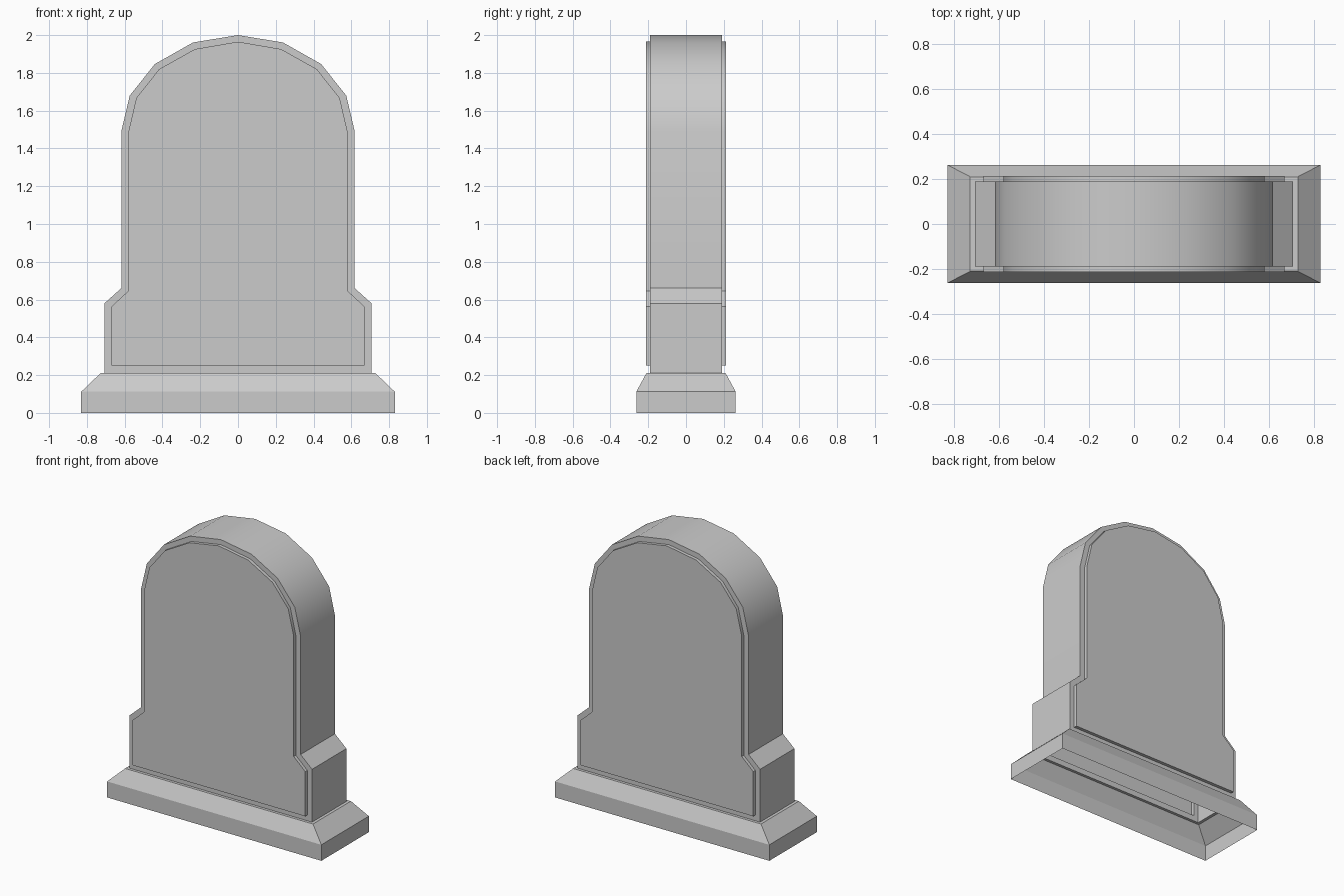
import bpy, bmesh, math

if "Cube" in bpy.data.objects:
    bpy.data.objects.remove(bpy.data.objects["Cube"])


def loft(name, loops, cap=False, open_step=None):
    """Bridge a series of closed loops; open_step leaves out its closing face."""
    bm = bmesh.new()
    rings = [[bm.verts.new(p) for p in loop] for loop in loops]
    n = len(rings[0])
    for step, (a, b) in enumerate(zip(rings, rings[1:])):
        for i in range(n):
            if step == open_step and i == n - 1:
                continue
            j = (i + 1) % n
            bm.faces.new((a[i], a[j], b[j], b[i]))
    if cap:
        bm.faces.new(rings[0])
        bm.faces.new(rings[-1])
    bmesh.ops.recalc_face_normals(bm, faces=bm.faces[:])
    mesh = bpy.data.meshes.new(name)
    bm.to_mesh(mesh)
    bm.free()
    obj = bpy.data.objects.new(name, mesh)
    bpy.context.collection.objects.link(obj)
    return obj


def mirrored(half):
    """Full outline from its right half, bottom right round to bottom left."""
    return half + [(-x, z) for x, z in reversed(half) if x > 0]


def at_depth(outline, y):
    return [(x, y, z) for x, z in outline]


def rectangle(x, y, z):
    return [(-x, -y, z), (x, -y, z), (x, y, z), (-x, y, z)]


# Headstone: shouldered arch with a raised panel front and back, open below
outer = mirrored([(0.707, 0.21), (0.707, 0.58), (0.618, 0.66), (0.618, 1.49),
                  (0.573, 1.68), (0.44, 1.847), (0.238, 1.961), (0, 2.0)])
panel = mirrored([(0.67, 0.25), (0.67, 0.563), (0.581, 0.645), (0.581, 1.485),
                  (0.538, 1.668), (0.417, 1.82), (0.228, 1.926), (0, 1.965)])
stone = loft("headstone", [
    at_depth(panel, -0.213), at_depth(panel, -0.19), at_depth(outer, -0.19),
    at_depth(outer, 0.19), at_depth(panel, 0.19), at_depth(panel, 0.213),
], cap=True, open_step=2)

# Smooth the arch, keep the other edges sharp
bpy.context.view_layer.objects.active = stone
stone.select_set(True)
bpy.ops.object.shade_smooth_by_angle(angle=math.radians(30))

# Plinth: hollow block with a sloped top that meets the stone
loft("plinth", [rectangle(0.83, 0.263, 0), rectangle(0.83, 0.263, 0.112),
                rectangle(0.728, 0.21, 0.21), rectangle(0.707, 0.19, 0.21)])
